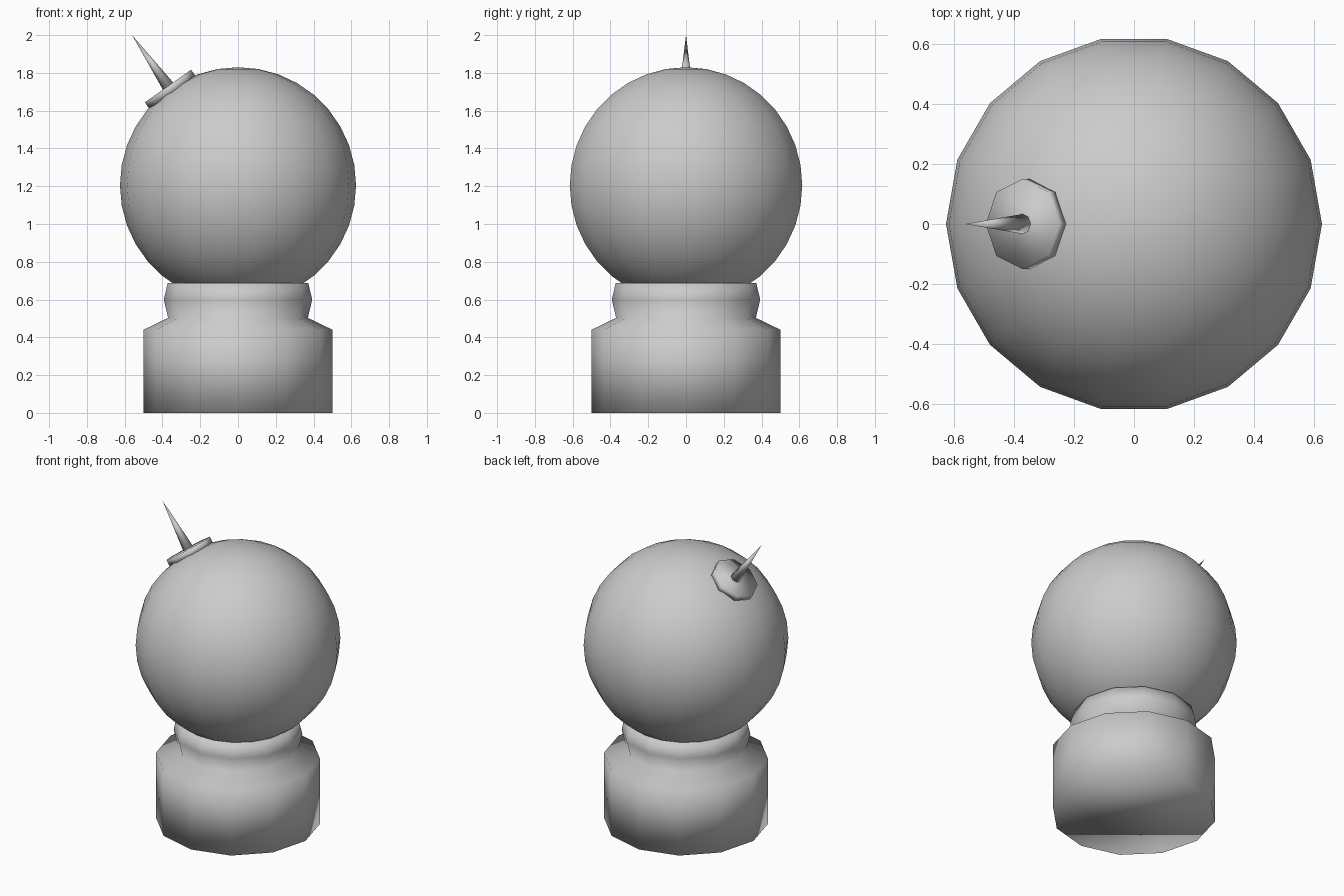
import bpy, bmesh
from math import sin, cos, radians, pi
from mathutils import Matrix, Vector

if "Cube" in bpy.data.objects:
    bpy.data.objects.remove(bpy.data.objects["Cube"])


def finish(name, bm):
    bmesh.ops.recalc_face_normals(bm, faces=bm.faces)
    for f in bm.faces:
        f.smooth = True
    mesh = bpy.data.meshes.new(name)
    bm.to_mesh(mesh)
    bm.free()
    obj = bpy.data.objects.new(name, mesh)
    bpy.context.collection.objects.link(obj)
    return obj


def lathe(name, profile, sides, matrix=Matrix()):
    """Capped revolve of (radius, height) points; radius 0 makes a tip."""
    bm = bmesh.new()
    rings = []
    for r, z in profile:
        n = sides if r > 0 else 1
        rings.append([bm.verts.new((r * cos(2 * pi * i / sides), r * sin(2 * pi * i / sides), z))
                      for i in range(n)])
    for a, b in zip(rings, rings[1:]):
        for i in range(sides):
            j = (i + 1) % sides
            bm.faces.new((a[i], a[j], b[0]) if len(b) == 1 else (a[i], a[j], b[j], b[i]))
    for ring in (rings[0], rings[-1]):
        if len(ring) > 1:
            bm.faces.new(ring)
    bm.transform(matrix)
    return finish(name, bm)


HEAD = Vector((0, 0, 1.205))

# Body with sloped shoulders and collar
lathe("body", [(0.5, 0), (0.5, 0.44), (0.37, 0.503), (0.393, 0.6), (0.372, 0.687)], 12)

# Head: 18 segments, with a vertex column on the y axis
bm = bmesh.new()
bmesh.ops.create_uvsphere(bm, u_segments=18, v_segments=18, radius=0.625,
                          matrix=Matrix.Translation(HEAD) @ Matrix.Rotation(radians(90), 4, 'Z'))
finish("head", bm)

# Antenna base disc and spike, pointing out of the head
tilt = Matrix.Translation(HEAD) @ Matrix.Rotation(radians(-35.2), 4, 'Y')
lathe("antenna_base", [(0.15, 0.6), (0.15, 0.643)], 8, tilt)
lathe("antenna_spike", [(0.034, 0.635), (0, 0.973)], 8, tilt)
